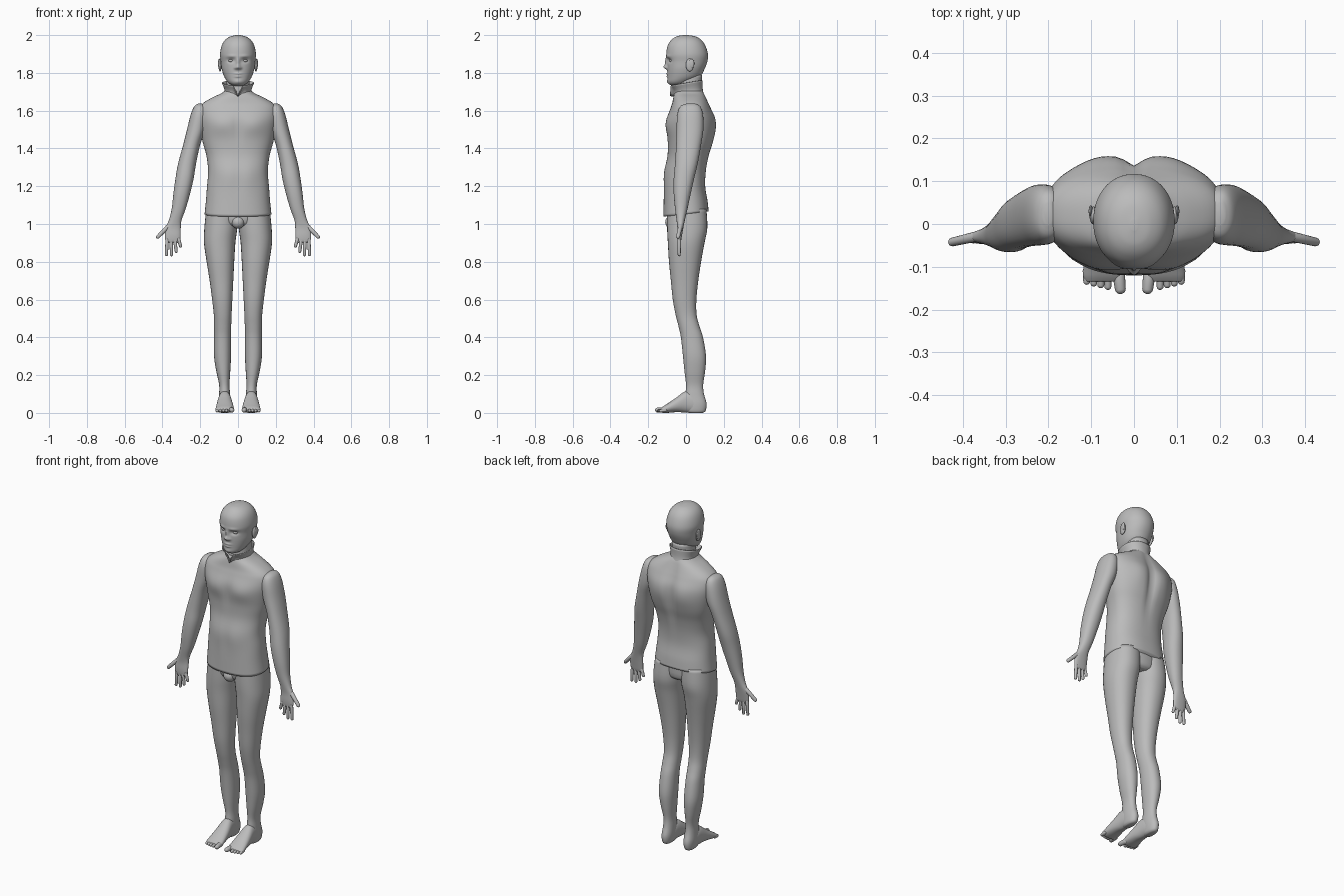
import bpy, bmesh, math
from mathutils import Vector

cube = bpy.data.objects.get("Cube")
if cube:
    bpy.data.objects.remove(cube)

grey = bpy.data.materials.new("plain grey")
grey.use_nodes = True
grey.diffuse_color = (.5, .5, .5, 1)
grey.node_tree.nodes["Principled BSDF"].inputs["Base Color"].default_value = grey.diffuse_color

FRONT, BACK = -1, 1


def finish(name, bm, mirror=False):
    """Turn a bmesh into a smooth grey object, optionally mirrored to the right side."""
    bmesh.ops.recalc_face_normals(bm, faces=bm.faces[:])
    mesh = bpy.data.meshes.new(name)
    bm.to_mesh(mesh)
    bm.free()
    mesh.materials.append(grey)
    for polygon in mesh.polygons:
        polygon.use_smooth = True
    obj = bpy.data.objects.new(name, mesh)
    bpy.context.scene.collection.objects.link(obj)
    if mirror:
        obj.modifiers.new("Mirror", "MIRROR")
    return obj


def blend_rows(rows, steps):
    """Smoothly interpolate between the measured cross-sections."""
    result = []
    for i in range(len(rows) - 1):
        p, q, r, s = (rows[max(0, min(len(rows) - 1, i + k))] for k in (-1, 0, 1, 2))
        for j in range(steps):
            t = j / steps
            result.append([b + t * (c - a) / 2
                           + t * t * (a - 2.5 * b + 2 * c - d / 2)
                           + t ** 3 * (3 * (b - c) + d - a) / 2
                           for a, b, c, d in zip(p, q, r, s)])
    return result + [list(rows[-1])]


def loft(name, rows, sides=32, steps=4, power=2.2, along_y=False,
         bumps=(), warp=None, caps=True, mirror=False):
    """Skin rounded sections; row = position, low/high of first axis, low/high of second."""
    bm = bmesh.new()
    rings = []
    for t, a_low, a_high, b_low, b_high in blend_rows(rows, steps):
        ring = []
        for k in range(sides):
            angle = math.tau * k / sides
            c, s = math.cos(angle), math.sin(angle)
            a = (a_low + a_high) / 2 + (a_high - a_low) / 2 * math.copysign(abs(c) ** (2 / power), c)
            b = (b_low + b_high) / 2 + (b_high - b_low) / 2 * math.copysign(abs(s) ** (2 / power), s)
            co = Vector((a, t, b) if along_y else (a, b, t))
            for facing, x, z, wide, tall, push in bumps:
                weight = min(1, max(0, 2 * facing * s))
                falloff = ((abs(a) - x) / wide) ** 2 + ((t - z) / tall) ** 2
                co.y += facing * push * weight * math.exp(-falloff)
            if warp:
                co = warp(co)
            ring.append(bm.verts.new(co))
        rings.append(ring)
    for low, high in zip(rings, rings[1:]):
        for k in range(sides):
            n = (k + 1) % sides
            bm.faces.new((low[k], low[n], high[n], high[k]))
    if caps:
        bm.faces.new(rings[0])
        bm.faces.new(rings[-1])
    return finish(name, bm, mirror)


def centred(rows):
    """Expand rows of height, half width, front, back."""
    return [(z, -w, w, front, back) for z, w, front, back in rows]


def capsule(name, base, tip, radius):
    """Rounded digit between two points, one on each side."""
    bm = bmesh.new()
    bmesh.ops.create_uvsphere(bm, u_segments=16, v_segments=11, radius=radius)
    base, axis = Vector(base), Vector(tip) - Vector(base)
    turn = axis.to_track_quat("Z", "Y")
    for v in bm.verts:
        if v.co.z > 0:
            v.co = v.co * .85 + Vector((0, 0, axis.length))
        v.co = base + turn @ v.co
    finish(name, bm, mirror=True)


def ellipsoid(name, centre, size, mirror=False):
    bm = bmesh.new()
    bmesh.ops.create_uvsphere(bm, u_segments=24, v_segments=16, radius=1)
    for v in bm.verts:
        v.co = Vector(centre) + v.co * Vector(size)
    finish(name, bm, mirror)


# Head, with the face shaped by soft bumps
loft("head", centred([
    (1.73, .015, -.06, -.02), (1.737, .035, -.085, .0), (1.752, .055, -.096, .03),
    (1.78, .073, -.098, .075), (1.82, .086, -.099, .098), (1.86, .091, -.1, .113),
    (1.9, .095, -.104, .116), (1.945, .086, -.097, .102), (1.975, .068, -.077, .08),
    (1.993, .04, -.05, .05), (2, .008, -.015, .01)]),
    sides=112, steps=10, power=2.1, bumps=[
    (FRONT, 0, 1.858, .009, .022, .011),    # nose bridge
    (FRONT, 0, 1.831, .012, .012, .018),    # nose tip
    (FRONT, .013, 1.826, .008, .007, .007),  # nostrils
    (FRONT, .037, 1.866, .019, .012, -.011),  # eye sockets
    (FRONT, .035, 1.888, .025, .008, .004),  # brows
    (FRONT, 0, 1.795, .019, .005, .007),    # upper lip
    (FRONT, 0, 1.781, .017, .005, .006),    # lower lip
    (FRONT, 0, 1.752, .02, .011, .004)])    # chin
ellipsoid("eye", (.037, -.074, 1.865), (.015, .015, .009), mirror=True)
ellipsoid("ear", (.095, .02, 1.842), (.009, .021, .034), mirror=True)
ellipsoid("ear_rim", (.101, .03, 1.85), (.005, .014, .024), mirror=True)

# Neck and stand-up collar, open in front
loft("neck", centred([(1.62, .072, -.05, .09), (1.7, .062, -.05, .082), (1.79, .06, -.045, .085)]))


def open_collar(co):
    rise = (co.z - 1.67) / .09
    front = max(0, min(1, (.08 - co.y) / .16))
    notch = max(0, 1 - abs(co.x) / .028) if co.y < 0 else 0
    co.z -= rise * (.028 * front + .055 * notch)
    return co


collar = loft("collar", centred([(1.67, .083, -.066, .1), (1.71, .071, -.064, .089), (1.76, .085, -.084, .088)]),
              sides=64, warp=open_collar, caps=False)
collar.modifiers.new("Thickness", "SOLIDIFY").thickness = .005


# Sleeveless top, lower at the front hem
def tilt_hem(co):
    co.z += .12 * co.y * max(0, 1 - (co.z - 1.05) / .1)
    return co


loft("sleeveless_top", centred([
    (1.053, .177, -.12, .12), (1.12, .17, -.118, .114), (1.2, .164, -.114, .102),
    (1.28, .158, -.112, .106), (1.36, .167, -.098, .121), (1.43, .186, -.097, .142),
    (1.5, .2, -.1, .154), (1.56, .209, -.098, .151), (1.61, .207, -.083, .132),
    (1.64, .185, -.073, .119), (1.67, .135, -.067, .106), (1.69, .092, -.062, .097),
    (1.705, .07, -.055, .088)]),
    sides=80, power=2.4, warp=tilt_hem, bumps=[
    (FRONT, .085, 1.525, .07, .05, .012),   # chest muscles
    (FRONT, 0, 1.5, .018, .07, -.006),      # breastbone
    (FRONT, .05, 1.24, .05, .08, .006),     # stomach
    (BACK, 0, 1.5, .022, .14, -.02),        # spine
    (BACK, .08, 1.53, .05, .08, .008)])     # shoulder blades

# Arms down to the palms
loft("arm", [
    (1.637, .19, .212, .0, .05), (1.622, .17, .232, -.03, .075), (1.58, .16, .25, -.046, .09),
    (1.5, .172, .27, -.05, .092), (1.42, .2, .29, -.052, .08), (1.32, .222, .317, -.058, .062),
    (1.24, .235, .331, -.065, .043), (1.16, .254, .342, -.065, .025), (1.08, .277, .351, -.058, .008),
    (1.02, .299, .366, -.05, -.006), (.98, .303, .384, -.046, -.014), (.94, .304, .387, -.047, -.021),
    (.912, .307, .384, -.045, -.026), (.9, .318, .375, -.04, -.031)], mirror=True)
capsule("thumb", (.372, -.03, .985), (.424, -.042, .932), .012)
for digit, base_x, tip_x, base_z, tip_z in (
        ("index", .375, .379, .915, .838), ("middle", .354, .352, .91, .837),
        ("ring", .334, .327, .912, .855), ("little", .315, .304, .92, .883)):
    capsule(digit + "_finger", (base_x, -.036, base_z), (tip_x, -.036, tip_z), .0095)

# Hips and legs down to the heels
loft("hips", centred([(.985, .06, -.07, .08), (1.01, .13, -.095, .1), (1.1, .16, -.1, .1)]))
ellipsoid("crotch", (0, -.075, 1.01), (.035, .035, .035))
loft("leg", [
    (1.08, .0, .168, -.1, .108), (.98, .004, .178, -.1, .113), (.9, .014, .18, -.096, .098),
    (.8, .02, .166, -.09, .08), (.7, .025, .15, -.08, .065), (.6, .03, .137, -.07, .055),
    (.52, .034, .128, -.055, .056), (.46, .036, .127, -.04, .071), (.4, .037, .127, -.027, .09),
    (.3, .037, .127, -.016, .106), (.22, .041, .115, -.008, .101), (.15, .045, .1, .0, .091),
    (.1, .042, .1, -.003, .095), (.05, .041, .102, -.005, .109), (.012, .046, .098, .0, .104),
    (.0, .055, .09, .015, .09)], mirror=True)

# Feet and toes
loft("foot", [
    (.09, .055, .09, .008, .06), (.05, .042, .1, .0, .1), (.0, .036, .105, .002, .115),
    (-.05, .028, .112, .004, .082), (-.1, .022, .118, .0, .048), (-.122, .022, .119, .0, .034),
    (-.134, .032, .112, .008, .024)], along_y=True, mirror=True)
capsule("big_toe", (.036, -.115, .016), (.032, -.151, .015), .015)
for i, toe in enumerate(("second", "third", "fourth", "little")):
    x = .061 + i * .0165
    capsule(toe + "_toe", (x, -.11, .014), (x, -.146 + i * .004, .011), .0095)
